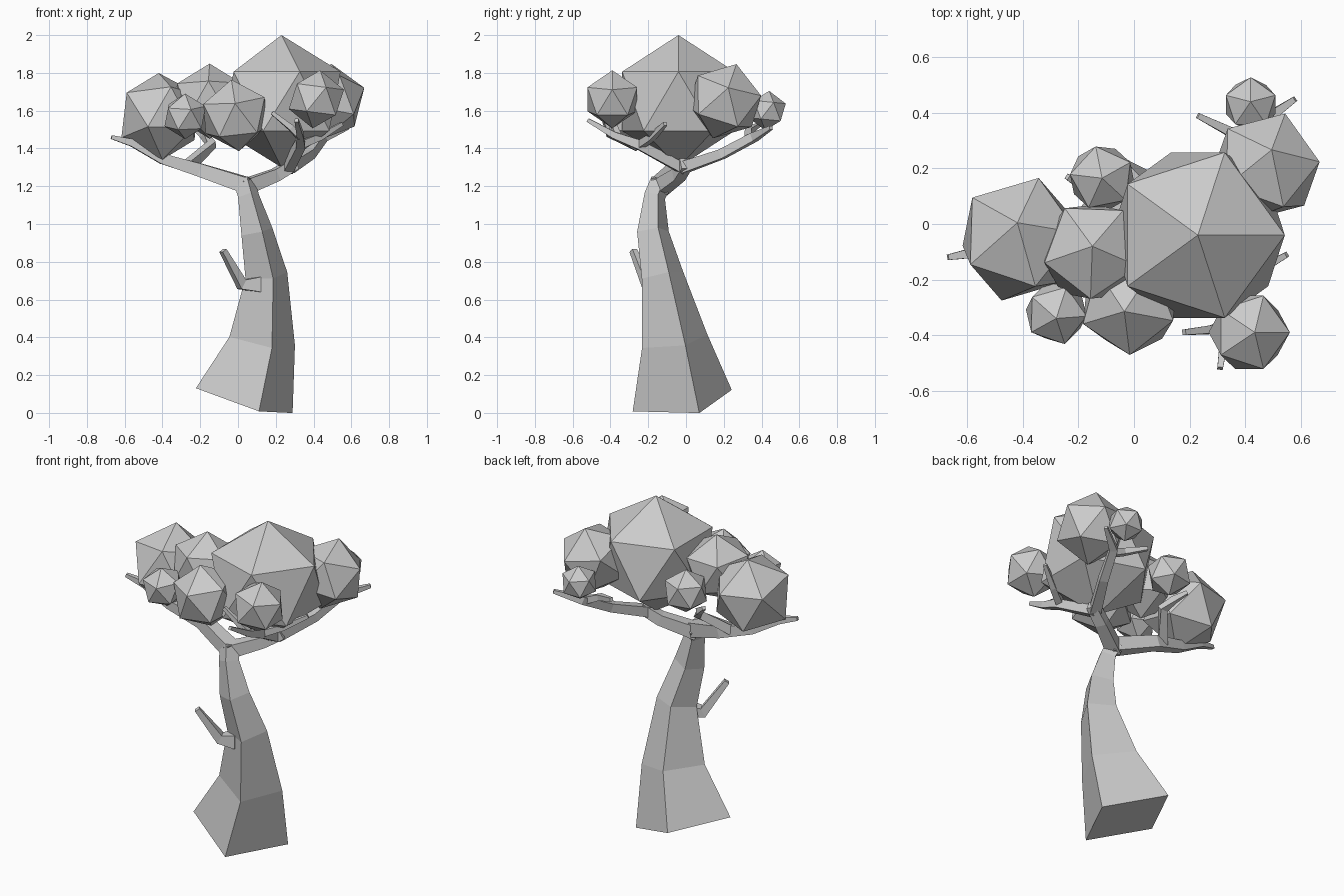
import bpy
import bmesh
from mathutils import Vector, Matrix

if "Cube" in bpy.data.objects:
    bpy.data.objects.remove(bpy.data.objects["Cube"], do_unlink=True)

grey = bpy.data.materials.new("plain grey")
grey.use_nodes = True
colour = (0.6, 0.6, 0.6, 1)
grey.diffuse_color = colour
grey.node_tree.nodes["Principled BSDF"].inputs["Base Color"].default_value = colour


def finish(bm, name):
    bmesh.ops.recalc_face_normals(bm, faces=bm.faces)
    mesh = bpy.data.meshes.new(name)
    bm.to_mesh(mesh)
    bm.free()
    mesh.materials.append(grey)
    obj = bpy.data.objects.new(name, mesh)
    bpy.context.collection.objects.link(obj)
    return obj


def limb(name, path, side=(0, 0, 1)):
    """Square-section limb through (x, y, z, width) stations."""
    bm = bmesh.new()
    points = [Vector(p[:3]) for p in path]
    rings = []
    for i, p in enumerate(points):
        before = (p - points[i - 1]).normalized() if i else Vector()
        after = (points[i + 1] - p).normalized() if i + 1 < len(points) else Vector()
        t = (before + after).normalized()
        e1 = Vector(side)
        e1 = (e1 - t * e1.dot(t)).normalized()
        e2 = t.cross(e1)
        h = path[i][3] / 2
        rings.append([bm.verts.new(p + e1 * a * h + e2 * b * h)
                      for a, b in ((-1, -1), (1, -1), (1, 1), (-1, 1))])
    for low, high in zip(rings, rings[1:]):
        for k in range(4):
            n = (k + 1) % 4
            bm.faces.new((low[k], low[n], high[n], high[k]))
    bm.faces.new(rings[0])
    bm.faces.new(rings[-1])
    return finish(bm, name)


def leaf_ball(name, centre, radius, top, neighbour):
    """Icosahedron turned so two adjacent corners point along top and neighbour."""
    z = Vector(top).normalized()
    x = Vector(neighbour)
    x = (x - z * x.dot(z)).normalized()
    turn = Matrix((x, z.cross(x), z)).transposed().to_4x4()
    bm = bmesh.new()
    bmesh.ops.create_icosphere(bm, subdivisions=1, radius=radius,
                               matrix=Matrix.Translation(centre) @ turn)
    return finish(bm, name)


# Trunk: leaning, tapering square column
limb("trunk", [(.033, -.02, .065, .395), (.128, -.06, .38, .26), (.15, -.125, .73, .165),
               (.1, -.175, .96, .125), (.055, -.165, 1.15, .082), (.035, -.13, 1.225, .085)],
     side=(.457, .889, 0))
limb("trunk_twig", [(.11, -.17, .68, .08), (.02, -.2, .68, .055), (-.08, -.28, .86, .03)])

# Left bough and its offshoot
limb("left_bough", [(.06, -.14, 1.2, .085), (-.2, -.06, 1.285, .07), (-.4, -.08, 1.345, .055),
                    (-.56, -.1, 1.43, .04), (-.67, -.12, 1.46, .02)])
limb("left_offshoot", [(-.26, -.06, 1.31, .055), (-.14, .08, 1.42, .045),
                       (-.18, .13, 1.47, .035), (-.24, .17, 1.52, .02)])

# Right bough, forking to the front and the back
limb("right_bough", [(.02, -.14, 1.19, .08), (.2, -.04, 1.26, .065), (.3, 0, 1.32, .06)])
limb("front_bough", [(.26, -.01, 1.29, .055), (.33, -.25, 1.42, .05),
                     (.33, -.38, 1.47, .035), (.31, -.52, 1.55, .02)])
limb("front_twig", [(.33, -.36, 1.46, .035), (.28, -.38, 1.51, .03), (.18, -.39, 1.59, .02)])
limb("side_twig", [(.33, -.24, 1.42, .04), (.43, -.18, 1.46, .035), (.55, -.11, 1.53, .02)])
limb("back_bough", [(.27, -.01, 1.3, .06), (.38, .19, 1.37, .05),
                    (.45, .36, 1.46, .045), (.58, .45, 1.51, .02)])
limb("back_twig", [(.44, .33, 1.45, .04), (.35, .33, 1.49, .035), (.23, .39, 1.53, .02)])

# Foliage: faceted balls
for name, centre, radius, top, neighbour in (
    ("crown_ball", (.23, -.04, 1.65), .35, (0, 0, 1), (1, 0, .5)),
    ("back_left_ball", (.475, .205, 1.65), .207, (.02, .06, .19), (.195, .02, .075)),
    ("right_ball", (-.41, -.055, 1.57), .237, (-.01, .06, .23), (-.18, -.09, .13)),
    ("middle_ball", (-.15, -.1, 1.65), .2, (0, .02, .2), (-.19, -.045, .09)),
    ("front_ball", (-.015, -.29, 1.575), .192, (-.02, -.025, .19), (0, -.18, .06)),
    ("front_right_ball", (-.28, -.32, 1.57), .122, (0, -.02, .12), (.03, -.11, .04)),
    ("front_left_ball", (.415, -.39, 1.66), .155, (.02, 0, .155), (.14, 0, .06)),
    ("far_back_ball", (.42, .43, 1.6), .105, (0, .01, .1), (0, .09, .04)),
    ("small_back_ball", (-.115, .165, 1.59), .13, (0, 0, 1), (-.02, .1, .05)),
):
    leaf_ball(name, centre, radius, top, neighbour)
